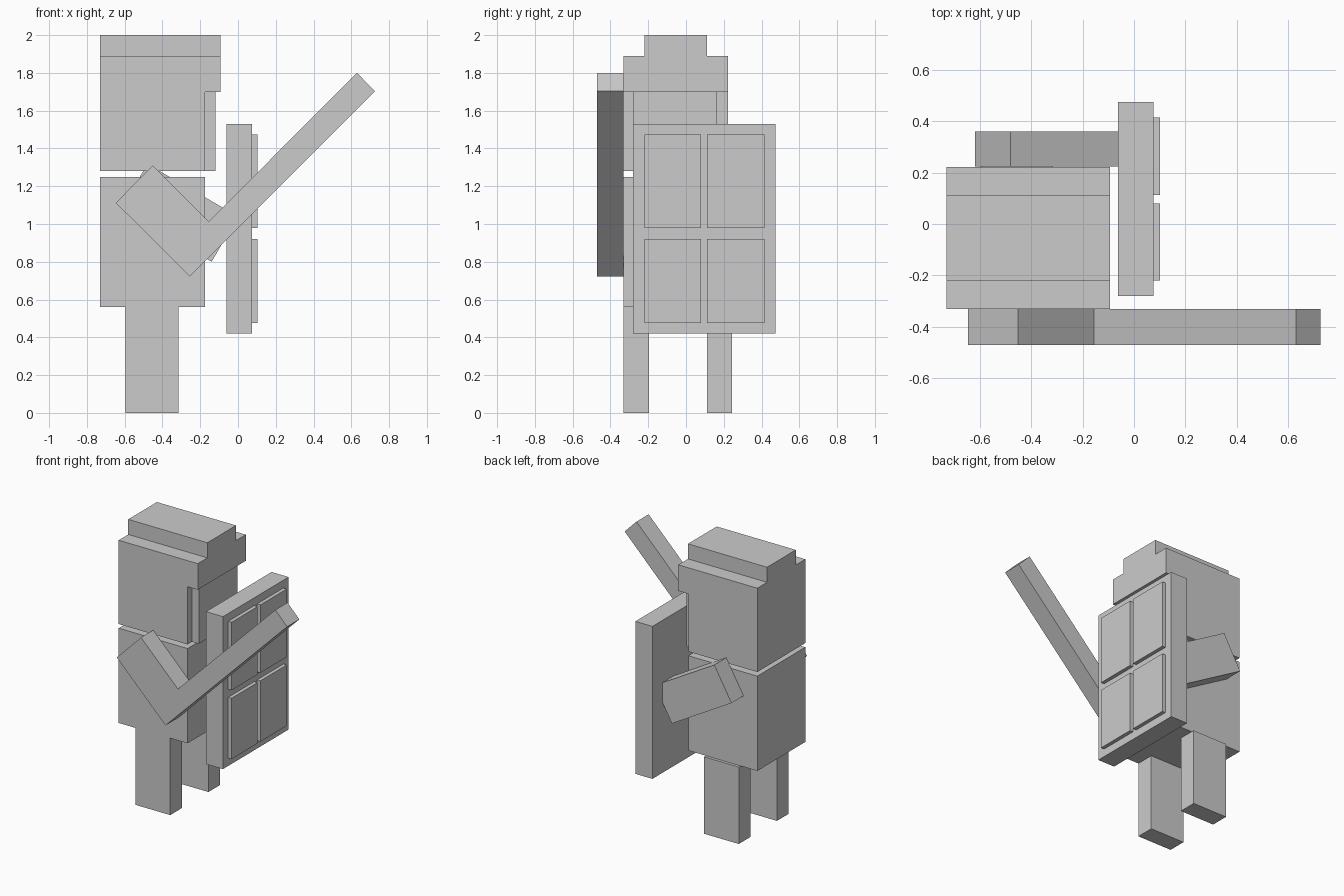
import bpy, bmesh
from math import radians
from mathutils import Vector, Matrix

if "Cube" in bpy.data.objects:
    bpy.data.objects.remove(bpy.data.objects["Cube"])

grey = bpy.data.materials.new("plain grey")
grey.diffuse_color = (0.6, 0.6, 0.6, 1)
grey.use_nodes = True
grey.node_tree.nodes["Principled BSDF"].inputs["Base Color"].default_value = grey.diffuse_color


def finish(name, bm):
    bmesh.ops.recalc_face_normals(bm, faces=bm.faces)
    mesh = bpy.data.meshes.new(name)
    bm.to_mesh(mesh)
    bm.free()
    mesh.materials.append(grey)
    obj = bpy.data.objects.new(name, mesh)
    bpy.context.collection.objects.link(obj)
    return obj


def prism(name, points, offset):
    """Extrude a flat outline by an offset vector."""
    bm = bmesh.new()
    face = bm.faces.new([bm.verts.new(p) for p in points])
    geom = bmesh.ops.extrude_face_region(bm, geom=[face])["geom"]
    moved = [v for v in geom if isinstance(v, bmesh.types.BMVert)]
    bmesh.ops.translate(bm, verts=moved, vec=Vector(offset))
    return finish(name, bm)


def box(name, x, y, z):
    """Box from (low, high) ranges on each axis."""
    outline = [(x[0], y[0], z[0]), (x[1], y[0], z[0]), (x[1], y[1], z[0]), (x[0], y[1], z[0])]
    return prism(name, outline, (0, 0, z[1] - z[0]))


# Body and legs
box("torso", (-0.73, -0.175), (-0.33, 0.222), (0.56, 1.25))
for side, y in (("right", (-0.33, -0.197)), ("left", (0.11, 0.243))):
    box(side + "_leg", (-0.595, -0.315), y, (0, 0.56))

# Head: helmet shell, protruding face, stepped cap that overhangs the face
box("helmet", (-0.73, -0.175), (-0.33, 0.222), (1.28, 1.70))
box("face", (-0.175, -0.12), (-0.28, 0.165), (1.28, 1.70))
cap = [(-0.33, 1.70), (0.222, 1.70), (0.222, 1.89), (0.11, 1.89),
       (0.11, 2.0), (-0.22, 2.0), (-0.22, 1.89), (-0.33, 1.89)]
prism("helmet_cap", [(-0.73, y, z) for y, z in cap], (0.637, 0, 0))

# Sword arm and blade in one bent outline
sword = [(-0.647, 1.112), (-0.255, 0.722), (0.725, 1.703),
         (0.63, 1.80), (-0.155, 1.014), (-0.452, 1.31)]
prism("sword_arm", [(x, -0.47, z) for x, z in sword], (0, 0.14, 0))

# Shield arm, sloping down into the back of the shield
arm = box("shield_arm", (-0.277, 0.277), (-0.069, 0.069), (-0.139, 0.139))
arm.data.transform(Matrix.Translation((-0.31, 0.292, 1.059)) @ Matrix.Rotation(radians(30), 4, "Y"))

# Shield with four raised panels
box("shield", (-0.062, 0.075), (-0.28, 0.475), (0.42, 1.53))
for row, z in (("lower", (0.477, 0.92)), ("upper", (0.978, 1.473))):
    for col, y in (("front", (-0.22, 0.08)), ("back", (0.112, 0.415))):
        box(f"{row}_{col}_panel", (0.075, 0.102), y, z)
